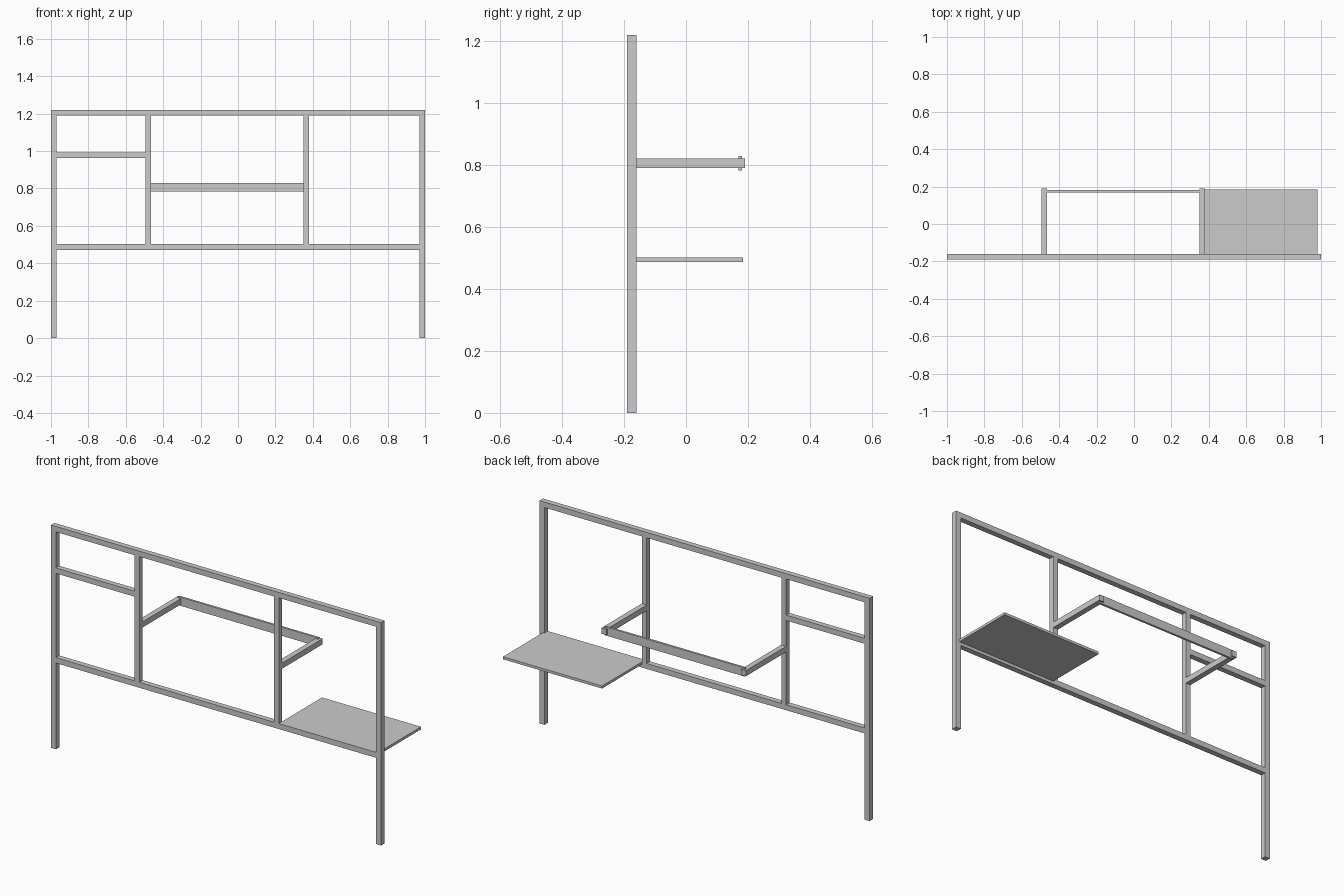
import bpy

if "Cube" in bpy.data.objects:
    bpy.data.objects.remove(bpy.data.objects["Cube"])


def box(name, x, y, z):
    """Axis-aligned box from (min, max) ranges."""
    bpy.ops.mesh.primitive_cube_add(size=1, location=[sum(r) / 2 for r in (x, y, z)])
    ob = bpy.context.object
    ob.name = name
    ob.scale = [r[1] - r[0] for r in (x, y, z)]
    bpy.ops.object.transform_apply(location=False, rotation=False, scale=True)
    return ob


T = 0.03                 # square tube thickness
FY = (-0.19, -0.16)      # depth of the flat frame
LOW, TOP = 0.502, 1.19   # upper face of lower rail, underside of top rail
INNER = {"left": -0.495, "right": 0.35}

# Outer legs
for side, x in (("left", -1.0), ("right", 1.0 - T)):
    box(f"{side}_leg", (x, x + T), FY, (0, TOP))

# Horizontal rails
box("top_rail", (-1, 1), FY, (TOP, TOP + T))
box("lower_rail", (-1 + T, 1 - T), FY, (LOW - T, LOW))
box("short_rail", (-1 + T, INNER["left"]), FY, (0.963, 0.993))

# Inner uprights, each with an arm reaching back
for side, x in INNER.items():
    box(f"{side}_upright", (x, x + T), FY, (LOW, TOP))
    box(f"{side}_arm", (x, x + T), (FY[1], 0.19), (0.791, 0.822))

# Thin bar let into the arm ends
box("hanging_bar", (-0.482, 0.366), (0.169, 0.181), (0.783, 0.83))

# Shelf panel
box("shelf", (0.38, 0.98), (FY[1], 0.184), (0.488, LOW))
